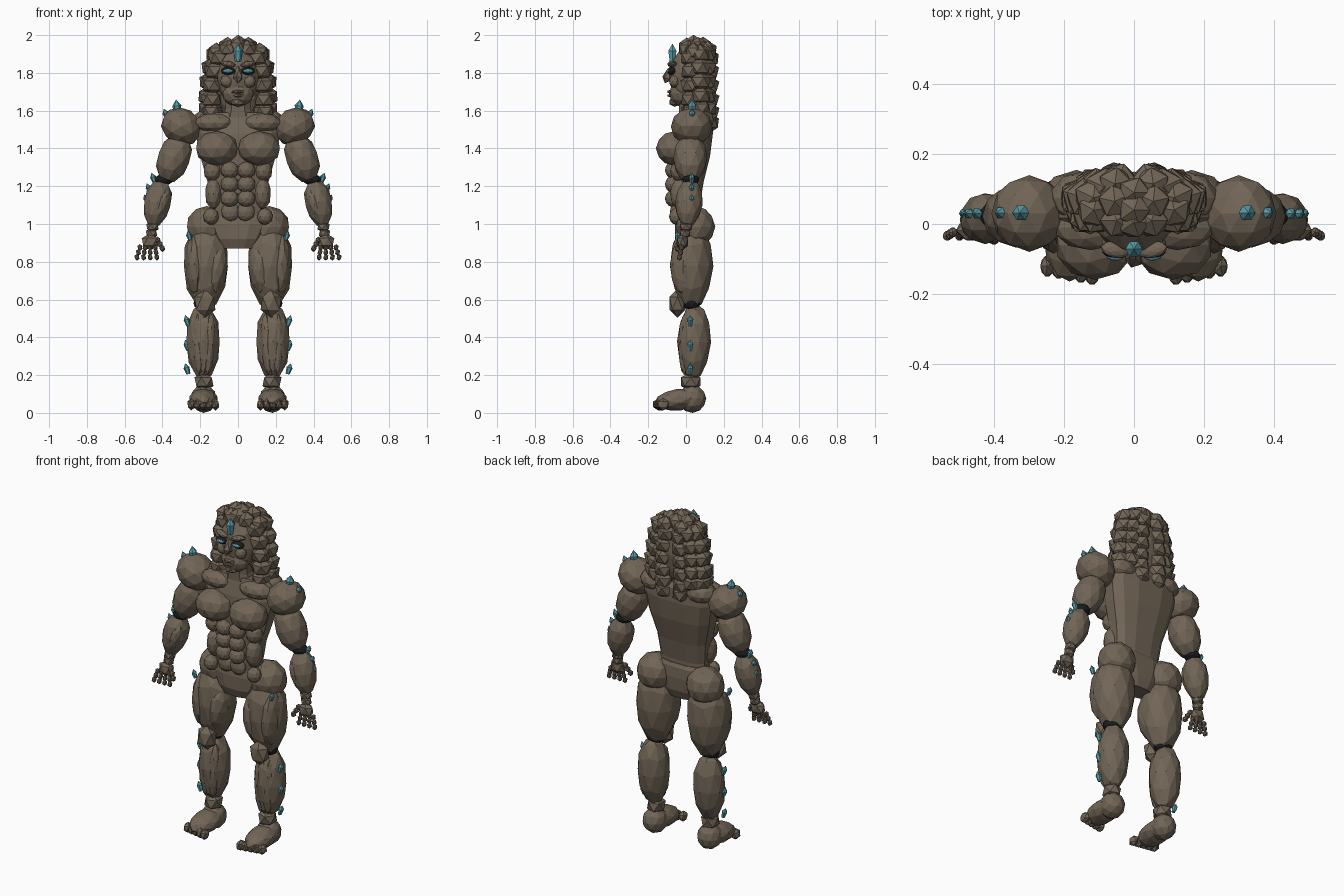
import bpy, bmesh, math, random
from mathutils import Vector, Matrix

random.seed(4)


def material(name, rgb):
    m = bpy.data.materials.new(name)
    m.diffuse_color = (*rgb, 1)
    return m


STONE = material("brown_stone", (0.165, 0.130, 0.093))
DARK = material("black_joint", (0.012, 0.012, 0.014))
TEAL = material("teal_crystal", (0.10, 0.34, 0.40))


def finish(name, bm, mat, mirror):
    bmesh.ops.recalc_face_normals(bm, faces=bm.faces)
    me = bpy.data.meshes.new(name)
    bm.to_mesh(me)
    bm.free()
    me.materials.append(mat)
    ob = bpy.data.objects.new(name, me)
    bpy.context.collection.objects.link(ob)
    if mirror:
        mod = ob.modifiers.new("Mirror", 'MIRROR')
        mod.use_mirror_merge = False
    return ob


def add_rock(bm, c, r, sub=2, rot=None, taper=0.0):
    """Faceted ellipsoid, wider at its top when taper is positive."""
    verts = bmesh.ops.create_icosphere(bm, subdivisions=sub, radius=1)["verts"]
    rot = rot or Matrix.Identity(3)
    for v in verts:
        k = 1 + taper * v.co.z
        v.co = rot @ Vector((v.co.x * r[0] * k, v.co.y * r[1] * k, v.co.z * r[2])) + Vector(c)


def rocks(name, items, mat=STONE, mirror=True, sub=2):
    """items: (centre, radii) pairs joined into one part."""
    bm = bmesh.new()
    for c, r in items:
        add_rock(bm, c, r, sub)
    return finish(name, bm, mat, mirror)


def limb(name, p, q, rx, ry, taper=0.0, sub=2, mirror=True, mat=STONE):
    """Ellipsoid running from upper point p to lower point q."""
    p, q = Vector(p), Vector(q)
    rot = Vector((0, 0, 1)).rotation_difference(p - q).to_matrix()
    bm = bmesh.new()
    add_rock(bm, (p + q) / 2, (rx, ry, (p - q).length / 2), sub, rot, taper)
    return finish(name, bm, mat, mirror)


def loft(name, rings, n=12, power=0.75):
    """rings: (z, half width, front y, back y)."""
    bm = bmesh.new()
    loops = []
    for z, w, f, b in rings:
        loop = []
        for i in range(n):
            a = math.tau * (i + 0.5) / n
            c, s = math.cos(a), math.sin(a)
            x = w * math.copysign(abs(c) ** power, c)
            y = (f + b) / 2 + (b - f) / 2 * math.copysign(abs(s) ** power, s)
            loop.append(bm.verts.new((x, y, z)))
        loops.append(loop)
    for lo, hi in zip(loops, loops[1:]):
        for i in range(n):
            bm.faces.new((lo[i], lo[(i + 1) % n], hi[(i + 1) % n], hi[i]))
    bm.faces.new(loops[0])
    bm.faces.new(loops[-1])
    return finish(name, bm, STONE, False)


def crystals(name, items, mirror=True):
    """items: (base, length, radius, outward lean). Six-sided pointed shards."""
    bm = bmesh.new()
    for c, h, r, lean in items:
        rot = Matrix.Rotation(lean, 3, 'Y')
        rings = []
        for z, k in ((0, 0.65), (h * 0.6, 1)):
            rings.append([bm.verts.new(rot @ Vector((r * k * math.cos(i * math.pi / 3),
                                                     r * k * math.sin(i * math.pi / 3), z)) + Vector(c))
                          for i in range(6)])
        tip = bm.verts.new(rot @ Vector((0, 0, h)) + Vector(c))
        bm.faces.new(rings[0])
        for i in range(6):
            j = (i + 1) % 6
            bm.faces.new((rings[0][i], rings[0][j], rings[1][j], rings[1][i]))
            bm.faces.new((rings[1][i], rings[1][j], tip))
    return finish(name, bm, TEAL, mirror)


# Trunk
loft("torso", [(1.00, 0.15, -0.05, 0.08), (1.10, 0.15, -0.06, 0.075), (1.22, 0.165, -0.065, 0.095),
               (1.36, 0.205, -0.07, 0.13), (1.48, 0.23, -0.06, 0.145), (1.56, 0.22, -0.04, 0.14),
               (1.59, 0.19, -0.03, 0.12)])
loft("pelvis", [(0.87, 0.09, -0.04, 0.07), (0.92, 0.125, -0.06, 0.09), (1.0, 0.17, -0.06, 0.095),
                (1.06, 0.18, -0.05, 0.09), (1.08, 0.15, -0.04, 0.08)])
loft("neck", [(1.56, 0.09, -0.04, 0.09), (1.61, 0.07, -0.04, 0.08), (1.68, 0.07, -0.04, 0.08)], 8)

# Chest, belly and side muscles
rocks("chest_muscles", [((0.112, -0.06, 1.40), (0.115, 0.10, 0.092))])
rocks("collar_muscles", [((0.125, -0.01, 1.535), (0.105, 0.065, 0.052)),
                         ((0.15, 0.075, 1.55), (0.09, 0.075, 0.06))])
rocks("belly_muscles", [((0.044, -0.07, z), (0.049, 0.042, 0.046)) for z in (1.285, 1.21, 1.135)]
      + [((0.04, -0.055, 1.065), (0.05, 0.03, 0.05))])
rocks("side_muscles", [((0.135, -0.035, 1.28), (0.048, 0.05, 0.055)),
                       ((0.13, -0.03, 1.16), (0.045, 0.055, 0.085))])

# Hips and legs
rocks("hips", [((0.165, 0.05, 0.985), (0.11, 0.105, 0.11))])
rocks("hip_knobs", [((0.143, -0.05, 1.04), (0.042, 0.04, 0.045))])
limb("thigh", (0.165, 0.03, 1.01), (0.175, 0.03, 0.54), 0.122, 0.115, 0.1)
limb("outer_thigh_muscle", (0.235, 0.0, 0.95), (0.225, -0.01, 0.62), 0.05, 0.08)
limb("inner_thigh_muscle", (0.10, -0.005, 0.90), (0.13, 0.0, 0.62), 0.06, 0.08)
rocks("knee_joint", [((0.18, 0.03, 0.58), (0.058, 0.048, 0.038))], DARK)
rocks("kneecap", [((0.175, -0.045, 0.58), (0.062, 0.05, 0.076))], sub=1)
limb("calf", (0.185, 0.05, 0.58), (0.185, 0.035, 0.17), 0.092, 0.09, 0.05)
for x in (0.125, 0.18, 0.24):
    limb("shin_ridge", (x * 0.6 + 0.07, 0.0, 0.53), (x * 0.4 + 0.11, -0.01, 0.20), 0.032, 0.036, 0.1)
rocks("ankle", [((0.18, 0.025, 0.165), (0.056, 0.06, 0.052))], sub=1)
limb("heel", (0.182, 0.03, 0.15), (0.182, 0.035, 0.0), 0.07, 0.075)
limb("foot", (0.182, 0.09, 0.085), (0.185, -0.165, 0.055), 0.078, 0.058)
rocks("toes", [((0.12 + 0.032 * i, -0.145 + 0.006 * i, 0.045), (0.023, 0.034, 0.033))
               for i in range(5)], sub=1)

# Arms
limb("shoulder", (0.25, 0.03, 1.60), (0.35, 0.03, 1.43), 0.112, 0.11)
limb("upper_arm", (0.29, 0.025, 1.48), (0.388, 0.02, 1.22), 0.088, 0.09)
rocks("elbow_joint", [((0.392, 0.025, 1.235), (0.05, 0.045, 0.03))], DARK)
limb("forearm", (0.40, 0.025, 1.235), (0.455, 0.005, 0.98), 0.073, 0.073, 0.12)
limb("forearm_ridge", (0.375, -0.01, 1.19), (0.435, -0.015, 1.02), 0.037, 0.045)
rocks("wrist", [((0.453, 0.0, 0.985), (0.037, 0.037, 0.03)), ((0.458, -0.005, 0.95), (0.034, 0.032, 0.03))], sub=1)
rocks("palm", [((0.465, -0.018, 0.905), (0.05, 0.034, 0.045))], sub=1)
fingers = [((0.438 + 0.027 * i + 0.004 * (i - 1) * j, -0.024 - 0.005 * j, 0.876 - 0.026 * j),
            (0.0145, 0.016, 0.018)) for i in range(4) for j in range(3)]
thumb = [((0.425 - 0.012 * j, -0.03 - 0.007 * j, 0.915 - 0.022 * j), (0.017, 0.017, 0.019)) for j in range(3)]
rocks("fingers", fingers + thumb, sub=1)

# Head and face
rocks("head", [((0, 0.02, 1.78), (0.115, 0.112, 0.16)), ((0, -0.025, 1.69), (0.085, 0.065, 0.07))], mirror=False)
rocks("chin", [((0, -0.06, 1.645), (0.04, 0.032, 0.025))], mirror=False, sub=1)
rocks("lips", [((0, -0.083, 1.70), (0.04, 0.018, 0.011)), ((0, -0.082, 1.68), (0.034, 0.018, 0.01))],
      mirror=False, sub=1)
rocks("cheeks", [((0.06, -0.06, 1.755), (0.034, 0.03, 0.034))])
limb("nose", (0, -0.075, 1.84), (0, -0.112, 1.745), 0.024, 0.024, -0.5, 1, False)
limb("brow", (0.095, -0.065, 1.855), (0.012, -0.082, 1.838), 0.016, 0.024)
rocks("eye_socket", [((0.052, -0.076, 1.81), (0.040, 0.024, 0.021))], DARK)
rocks("eye", [((0.053, -0.092, 1.81), (0.026, 0.013, 0.011))], TEAL)

# Hair of stacked rocks in columns around the head
rocks("hair_core", [((0, 0.075, 1.76), (0.155, 0.075, 0.20))], mirror=False)
bm = bmesh.new()
rows = [(1.60, 0.163), (1.665, 0.165), (1.74, 0.157), (1.815, 0.145), (1.885, 0.12)]
for deg, drop in ((-32, 0), (14, 0), (45, 0), (68, 1)):
    a = math.radians(deg)
    column = ([(1.545, 0.15)] if drop else []) + rows
    for z, w in column:
        spin = Matrix.Rotation(random.uniform(0, 2), 3, 'Z')
        c = (w * math.cos(a), 0.06 + 0.065 * math.sin(a), z + 0.012 * math.sin(deg))
        add_rock(bm, c, (0.06, 0.058, 0.055), 1, spin, 0.12)
for c in ((0.05, 0.01, 1.925), (0.055, 0.065, 1.94), (0.055, 0.115, 1.92), (0.115, 0.04, 1.91)):
    add_rock(bm, c, (0.053, 0.052, 0.05), 1, Matrix.Rotation(random.uniform(0, 2), 3, 'Z'))
finish("hair_locks", bm, STONE, True)
rocks("hair_crown", [((0, y, z), (0.052, 0.05, 0.052)) for y, z in ((0.005, 1.935), (0.04, 1.95), (0.09, 1.94))],
      mirror=False, sub=1)

# Crystal growths
crystals("forehead_crystal", [((0, -0.072, 1.86), 0.095, 0.025, 0)], False)
crystals("shoulder_crystals", [((0.318, 0.032, 1.575), 0.085, 0.024, 0.12), ((0.37, 0.032, 1.555), 0.06, 0.017, 0.4)])
crystals("arm_crystals", [((0.438, 0.03, 1.215), 0.06, 0.016, 0.35), ((0.462, 0.03, 1.165), 0.055, 0.015, 0.4),
                          ((0.477, 0.03, 1.11), 0.05, 0.014, 0.4)])
crystals("leg_crystals", [((0.262, 0.022, z), 0.06, 0.016, 0.3) for z in (0.46, 0.33, 0.205)]
         + [((0.252, -0.045, 0.915), 0.05, 0.015, 0.3)])
